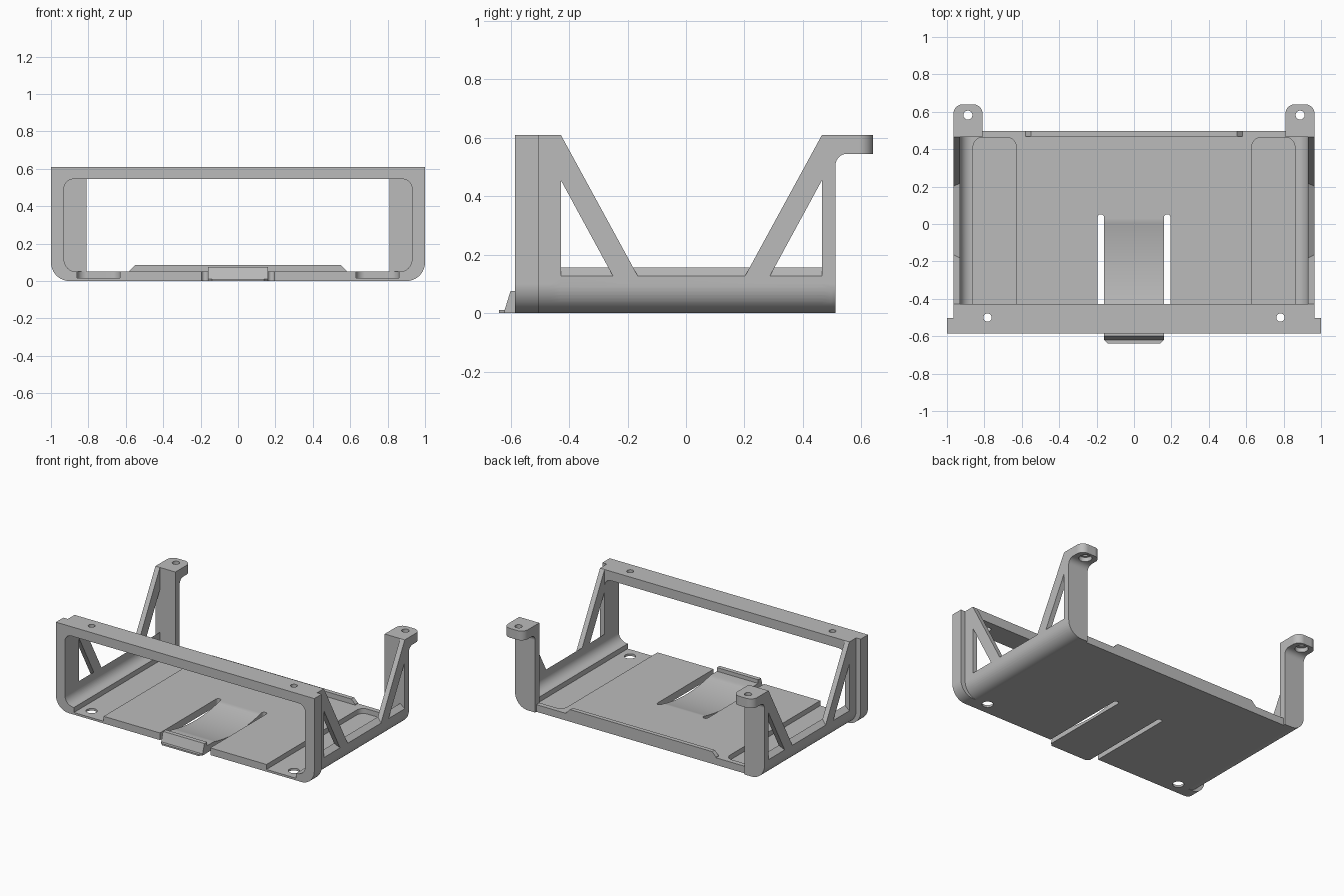
import bpy, bmesh, math
from mathutils import Vector

if "Cube" in bpy.data.objects:
    bpy.data.objects.remove(bpy.data.objects["Cube"])


def outline(pts, n=12):
    """2D outline; a third number on a point rounds that right-angle corner."""
    out = []
    for i, p in enumerate(pts):
        c = Vector(p[:2])
        if len(p) == 2:
            out.append(c)
            continue
        u = (Vector(pts[i - 1][:2]) - c).normalized()
        v = (Vector(pts[(i + 1) % len(pts)][:2]) - c).normalized()
        for k in range(n + 1):
            a = math.pi / 2 * k / n
            out.append(c + p[2] * (u + v - v * math.cos(a) - u * math.sin(a)))
    return out


def prism(name, pts, axis, a, b):
    """Extrude an outline along an axis from a to b."""
    place = {'x': lambda u, v, w: (w, u, v),
             'y': lambda u, v, w: (u, w, v),
             'z': lambda u, v, w: (u, v, w)}[axis]
    bm = bmesh.new()
    pts = outline(pts)
    lo = [bm.verts.new(place(p[0], p[1], a)) for p in pts]
    hi = [bm.verts.new(place(p[0], p[1], b)) for p in pts]
    bm.faces.new(lo)
    bm.faces.new(hi[::-1])
    for i in range(len(pts)):
        j = (i + 1) % len(pts)
        bm.faces.new((lo[i], lo[j], hi[j], hi[i]))
    bmesh.ops.recalc_face_normals(bm, faces=bm.faces)
    me = bpy.data.meshes.new(name)
    bm.to_mesh(me)
    bm.free()
    ob = bpy.data.objects.new(name, me)
    bpy.context.collection.objects.link(ob)
    return ob


def combine(ob, other, op):
    """Apply a boolean and discard the second object."""
    m = ob.modifiers.new(op, 'BOOLEAN')
    m.operation, m.solver, m.object = op, 'EXACT', other
    dg = bpy.context.evaluated_depsgraph_get()
    me = bpy.data.meshes.new_from_object(ob.evaluated_get(dg))
    ob.modifiers.clear()
    ob.data = me
    bpy.data.objects.remove(other)
    return ob


def hole(x, y, r, z0, z1):
    n = 32
    pts = [(x + r * math.cos(2 * math.pi * i / n), y + r * math.sin(2 * math.pi * i / n))
           for i in range(n)]
    return prism("hole", pts, 'z', z0, z1)


def shell(name, w, y0, y1):
    """Full-height block with rounded lower corners."""
    return prism(name, [(-w, 0.61), (-w, 0, 0.1), (w, 0, 0.1), (w, 0.61)], 'y', y0, y1)


W, T, FL = 0.965, 0.93, 0.05      # outer half width, inner half width, floor height

# Front frame: wide flange, narrower collar and the opening through both
body = shell("bracket", 1.0, -0.585, -0.503)
combine(body, shell("collar", W, -0.55, -0.428), 'UNION')
combine(body, prism("opening", [(-T, FL, 0.065), (T, FL, 0.065), (T, 0.545, 0.05),
                                (-T, 0.545, 0.05)], 'y', -0.8, -0.3), 'DIFFERENCE')

# Tray: floor with low curved side walls, sloped along the top
combine(body, prism("tray", [(W, 0.128), (T, 0.157), (T, FL, 0.065), (-T, FL, 0.065),
                             (-T, 0.157), (-W, 0.128), (-W, 0, 0.1), (W, 0, 0.1)],
                    'y', -0.47, 0.497), 'UNION')

# Rear stop lip
combine(body, prism("rear_lip", [(-0.58, 0.03), (0.58, 0.03), (0.58, 0.055), (0.55, 0.085),
                                 (-0.55, 0.085), (-0.58, 0.055)], 'y', 0.467, 0.497), 'UNION')

brace = [(-0.44, 0.61), (-0.428, 0.61), (-0.15, 0.1), (-0.235, 0.1), (-0.44, 0.477)]
for s in (-1, 1):
    # Rear post with a fillet below its mounting tab
    post = prism("rear_post", [(0.465, 0), (0.511, 0), (0.511, 0.545, 0.04), (0.56, 0.545),
                               (0.56, 0.61), (0.465, 0.61)], 'x', s * 0.81, s * 1.05)
    combine(post, shell("limit", W, -1, 1), 'INTERSECT')
    tab = prism("mount_tab", [(s * 0.81, 0.465), (s * W, 0.465), (s * W, 0.64, 0.05),
                              (s * 0.81, 0.64, 0.05)], 'z', 0.545, 0.61)
    combine(post, tab, 'UNION')
    combine(post, hole(s * 0.888, 0.582, 0.024, 0.4, 0.8), 'DIFFERENCE')
    combine(post, hole(s * 0.888, 0.582, 0.042, 0.5, 0.575), 'DIFFERENCE')
    combine(body, post, 'UNION')
    # Diagonal braces, front and rear
    for pts in (brace, [(0.037 - y, z) for y, z in brace]):
        combine(body, prism("brace", pts, 'x', s * T, s * W), 'UNION')

for s in (-1, 1):
    # Shallow floor channel, open at the front
    combine(body, prism("channel", [(s * 0.63, -0.8), (s * 0.86, -0.8), (s * 0.86, 0.463, 0.05),
                                    (s * 0.63, 0.463, 0.05)], 'z', 0.015, 0.08), 'DIFFERENCE')
    # Screw holes in floor and top beam
    combine(body, hole(s * 0.783, -0.5, 0.036, -0.1, 0.1), 'DIFFERENCE')
    combine(body, hole(s * 0.783, -0.5, 0.022, 0.5, 0.7), 'DIFFERENCE')
    # Slot beside the spring tongue
    combine(body, prism("slot", [(s * 0.16, -0.8), (s * 0.195, -0.8), (s * 0.195, 0.052, 0.0174),
                                 (s * 0.16, 0.052, 0.0174)], 'z', -0.1, 0.12), 'DIFFERENCE')

# Hollow that thins the tongue
dip = [(-0.235 + 0.265 * t / 10, FL - 0.033 * (1 - (t / 10) ** 2)) for t in range(-10, 11)]
combine(body, prism("hollow", dip + [(0.03, 0.1), (-0.5, 0.1)], 'x', -0.175, 0.175), 'DIFFERENCE')

# Catch at the tongue's tip, with clipped corners
catch = prism("catch", [(-0.57, 0), (-0.57, 0.076), (-0.6, 0.076), (-0.62, 0.011),
                        (-0.64, 0.011), (-0.64, 0)], 'x', -0.16, 0.16)
combine(catch, prism("clip", [(-0.2, -0.5), (0.2, -0.5), (0.2, -0.58), (0.14, -0.64),
                              (-0.14, -0.64), (-0.2, -0.58)], 'z', -0.1, 0.2), 'INTERSECT')
combine(body, catch, 'UNION')

# One grey, smooth curves with crisp edges
grey = bpy.data.materials.new("grey plastic")
grey.diffuse_color = (0.5, 0.5, 0.5, 1)
grey.use_nodes = True
grey.node_tree.nodes["Principled BSDF"].inputs["Base Color"].default_value = grey.diffuse_color
body.data.materials.clear()
body.data.materials.append(grey)
for o in bpy.context.selected_objects:
    o.select_set(False)
body.select_set(True)
bpy.context.view_layer.objects.active = body
bpy.ops.object.shade_smooth_by_angle(angle=math.radians(25))
wn = body.modifiers.new("even_shading", 'WEIGHTED_NORMAL')
wn.keep_sharp = True
